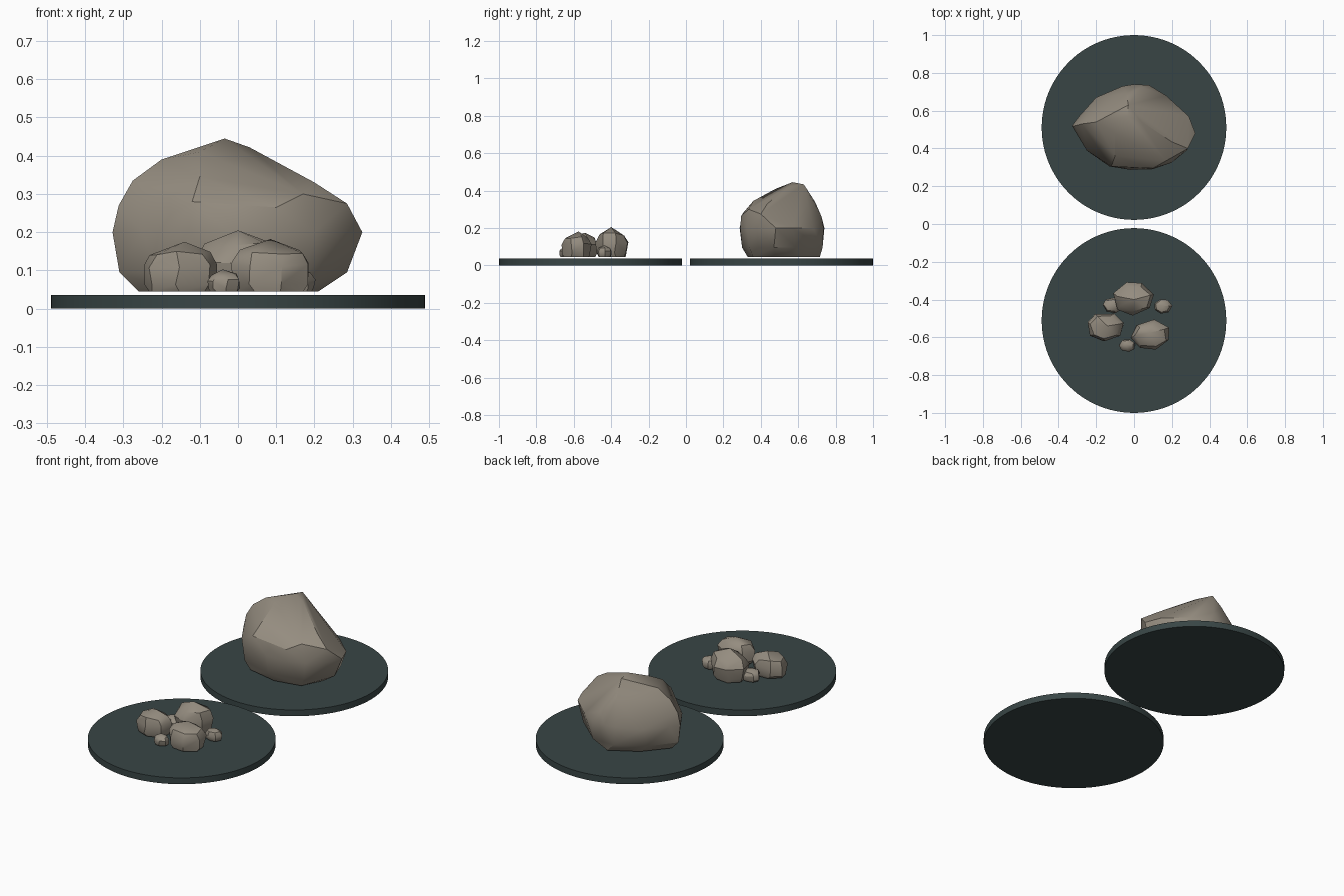
import bpy, bmesh, math, random
from mathutils import Vector

if "Cube" in bpy.data.objects:
    bpy.data.objects.remove(bpy.data.objects["Cube"])


def material(name, rgb):
    m = bpy.data.materials.new(name)
    m.diffuse_color = (*rgb, 1)
    m.use_nodes = True
    m.node_tree.nodes["Principled BSDF"].inputs["Base Color"].default_value = m.diffuse_color
    return m


STONE = material("warm grey stone", (0.30, 0.265, 0.215))
SLATE = material("dark slate", (0.040, 0.060, 0.060))


def hull(name, points, mat, flat, smooth):
    """Convex stone from points, with nearly level faces merged into facets."""
    bm = bmesh.new()
    for p in points:
        bm.verts.new(p)
    out = bmesh.ops.convex_hull(bm, input=bm.verts)
    loose = [v for v in bm.verts if not v.link_faces]
    bmesh.ops.delete(bm, geom=loose, context='VERTS')
    bmesh.ops.dissolve_limit(bm, angle_limit=math.radians(flat),
                             verts=bm.verts, edges=bm.edges)
    bmesh.ops.recalc_face_normals(bm, faces=bm.faces)
    me = bpy.data.meshes.new(name)
    bm.to_mesh(me)
    bm.free()
    ob = bpy.data.objects.new(name, me)
    bpy.context.collection.objects.link(ob)
    me.materials.append(mat)
    bpy.ops.object.select_all(action='DESELECT')
    ob.select_set(True)
    bpy.context.view_layer.objects.active = ob
    bpy.ops.object.shade_smooth_by_angle(angle=math.radians(smooth))
    return ob


# Two round bases
for name, y in (("front_base", -0.511), ("back_base", 0.511)):
    bpy.ops.mesh.primitive_cylinder_add(vertices=96, radius=0.489, depth=0.036,
                                        location=(0, y, 0.018))
    base = bpy.context.object
    base.name = name
    base.data.materials.append(SLATE)
    bpy.ops.object.shade_smooth_by_angle(angle=math.radians(30))

# Boulder: outline rings by height, then the shoulder and crest points
rings = {
    0.045: [(-.26, .50), (-.18, .37), (0, .33), (.15, .36), (.21, .48),
            (.15, .62), (0, .715), (-.15, .63)],
    0.095: [(-.31, .51), (-.21, .36), (-.02, .30), (.18, .34), (.285, .47),
            (.24, .59), (.08, .73), (-.05, .73), (-.2, .65)],
    0.20: [(-.328, .52), (-.25, .39), (-.13, .305), (-.02, .287), (.1, .29),
           (.2, .325), (.28, .39), (.325, .48), (.29, .57), (.17, .68),
           (.08, .735), (0, .74), (-.06, .73), (-.2, .67), (-.29, .57)],
}
crest = [(-.312, .52, .27), (-.12, .305, .28), (.1, .295, .265), (.285, .40, .275),
         (.04, .725, .26), (-.275, .53, .335), (-.2, .54, .39), (-.1, .36, .345),
         (.17, .335, .30), (.2, .435, .33), (-.1, .48, .41), (-.035, .57, .445),
         (-.03, .63, .433), (.03, .55, .422), (-.04, .69, .34)]
hull("boulder", [(x, y, z) for z, r in rings.items() for x, y in r] + crest,
     STONE, 7, 32)


# Small stones: rings of seven, fitted to a box, with a single peak
def stone(name, x0, x1, y0, y1, top, peak, seed):
    rnd = random.Random(seed)
    pts = []
    turn = rnd.uniform(0, 1)
    for h, r in ((0, .84), (.14, .96), (.5, 1.0), (.76, .80)):
        for i in range(7):
            a = math.tau * (i + turn + rnd.uniform(-.12, .12)) / 7
            k = r * rnd.uniform(.95, 1.05)
            z = h + (rnd.uniform(-.05, .05) if h > .2 else 0)
            pts.append(Vector((k * math.cos(a), k * math.sin(a), z)))
    lo = [min(p[i] for p in pts) for i in (0, 1)]
    hi = [max(p[i] for p in pts) for i in (0, 1)]
    fit = [(x0 + (x1 - x0) * (p.x - lo[0]) / (hi[0] - lo[0]),
            y0 + (y1 - y0) * (p.y - lo[1]) / (hi[1] - lo[1]),
            0.045 + (top - 0.045) * p.z) for p in pts]
    hull(name, fit + [(*peak, top)], STONE, 9, 32)


stone("left_stone", -.245, -.055, -.62, -.475, .175, (-.14, -.54), 3)
stone("right_stone", -.018, .185, -.665, -.505, .182, (.085, -.575), 5)
stone("rear_stone", -.11, .105, -.485, -.308, .205, (0, -.40), 8)
stone("front_pebble", -.08, .005, -.677, -.61, .103, (-.04, -.64), 11)
stone("right_pebble", .108, .203, -.475, -.398, .108, (.155, -.435), 14)
stone("left_pebble", -.165, -.06, -.472, -.388, .112, (-.115, -.43), 17)
